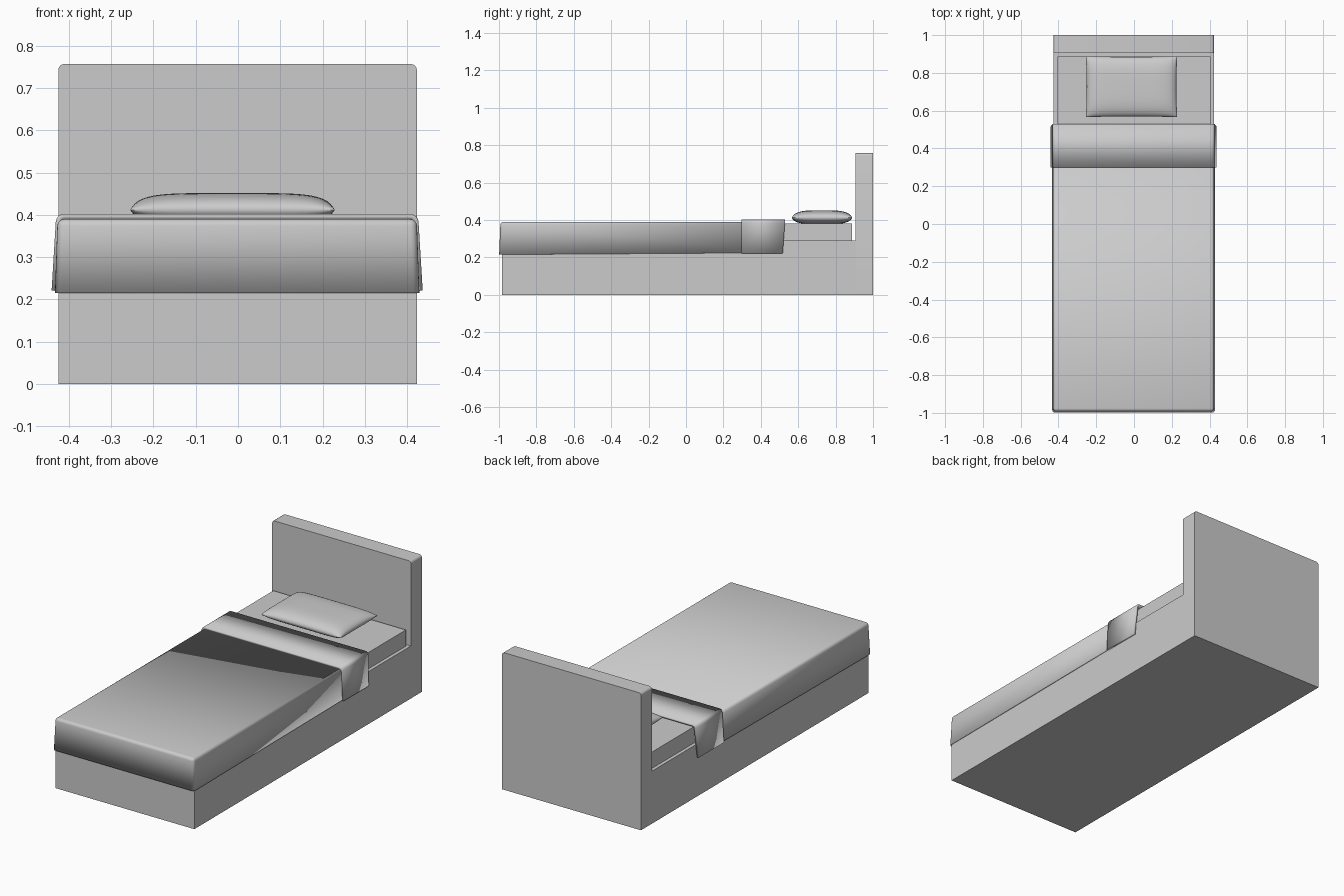
import bpy, bmesh, math

if "Cube" in bpy.data.objects:
    bpy.data.objects.remove(bpy.data.objects["Cube"], do_unlink=True)

grey = bpy.data.materials.new("plain grey")
grey.use_nodes = True
grey.diffuse_color = (0.6, 0.6, 0.6, 1)
grey.node_tree.nodes["Principled BSDF"].inputs["Base Color"].default_value = (0.6, 0.6, 0.6, 1)


def finish(bm, name, smooth=True):
    bmesh.ops.recalc_face_normals(bm, faces=bm.faces)
    mesh = bpy.data.meshes.new(name)
    bm.to_mesh(mesh)
    bm.free()
    mesh.materials.append(grey)
    if smooth:
        mesh.shade_smooth()
        mesh.set_sharp_from_angle(angle=math.radians(35))
    ob = bpy.data.objects.new(name, mesh)
    bpy.context.scene.collection.objects.link(ob)
    return ob


def box(x, y, z):
    bm = bmesh.new()
    bmesh.ops.create_cube(bm, size=1)
    for v in bm.verts:
        v.co = [a + (b - a) * (c + 0.5) for (a, b), c in zip((x, y, z), v.co)]
    return bm


def round_edges(bm, rule, radius, segments=4):
    edges = [e for e in bm.edges if rule((e.verts[0].co + e.verts[1].co) / 2, e)]
    bmesh.ops.bevel(bm, geom=edges, offset=radius, segments=segments,
                    profile=0.5, affect='EDGES')


# Base and headboard
finish(box((-0.425, 0.423), (-0.985, 0.905), (0, 0.29)), "bed_base", False)

board = box((-0.425, 0.423), (0.905, 1.0), (0, 0.757))
round_edges(board, lambda c, e: c.z > 0.7 and abs(c.x) > 0.4, 0.014)
finish(board, "headboard")

# Mattress
finish(box((-0.406, 0.404), (-0.965, 0.888), (0.28, 0.38)), "mattress", False)

# Blanket: open shell draped over the foot and sides
blanket = box((-0.427, 0.423), (-0.992, 0.51), (0.215, 0.39))
for v in blanket.verts:
    if v.co.z < 0.3:
        v.co.x += math.copysign(0.006, v.co.x)
        v.co.y -= 0.007 if v.co.y < 0 else 0
        v.co.z += 0.01 if v.co.y > 0 else 0
open_faces = [f for f in blanket.faces
              if f.calc_center_median().z < 0.25 or f.calc_center_median().y > 0.45]
bmesh.ops.delete(blanket, geom=open_faces, context='FACES')
round_edges(blanket, lambda c, e: len(e.link_faces) == 2, 0.016)
shell = finish(blanket, "blanket").modifiers.new("thickness", 'SOLIDIFY')
shell.thickness = 0.005

# Folded band: strip hanging over both sides
fold = box((-0.43, 0.426), (0.298, 0.53), (0.221, 0.402))
for v in fold.verts:
    if v.co.z < 0.3:
        v.co.x += math.copysign(0.011, v.co.x)
        v.co.y -= 0.013 if v.co.y > 0.4 else 0
open_faces = [f for f in fold.faces if abs(f.normal.y) > 0.9 or f.normal.z < -0.9]
bmesh.ops.delete(fold, geom=open_faces, context='FACES')
round_edges(fold, lambda c, e: len(e.link_faces) == 2, 0.018)
band = finish(fold, "blanket_fold").modifiers.new("thickness", 'SOLIDIFY')
band.thickness = 0.012

# Pillow: two puffed sheets meeting at a pinched seam
pillow = bmesh.new()
N = 28
for side in (1, -1):
    rows = []
    for i in range(N + 1):
        row = []
        for j in range(N + 1):
            u = math.sin((i / N - 0.5) * math.pi)
            v = math.sin((j / N - 0.5) * math.pi)
            puff = math.sqrt(max(0, (1 - u ** 6) * (1 - v ** 4)))
            crown = 1 - 0.12 * (u * u + v * v) / 2
            x = -0.013 + 0.242 * u * (1 - 0.02 * (1 - v * v))
            y = 0.727 + 0.161 * v * (1 - 0.02 * (1 - u * u))
            z = 0.412 + side * puff * (0.04 * crown if side > 0 else 0.034)
            row.append(pillow.verts.new((x, y, z)))
        rows.append(row)
    for i in range(N):
        for j in range(N):
            pillow.faces.new((rows[i][j], rows[i + 1][j],
                              rows[i + 1][j + 1], rows[i][j + 1]))
bmesh.ops.remove_doubles(pillow, verts=pillow.verts, dist=0.0003)
finish(pillow, "pillow")
